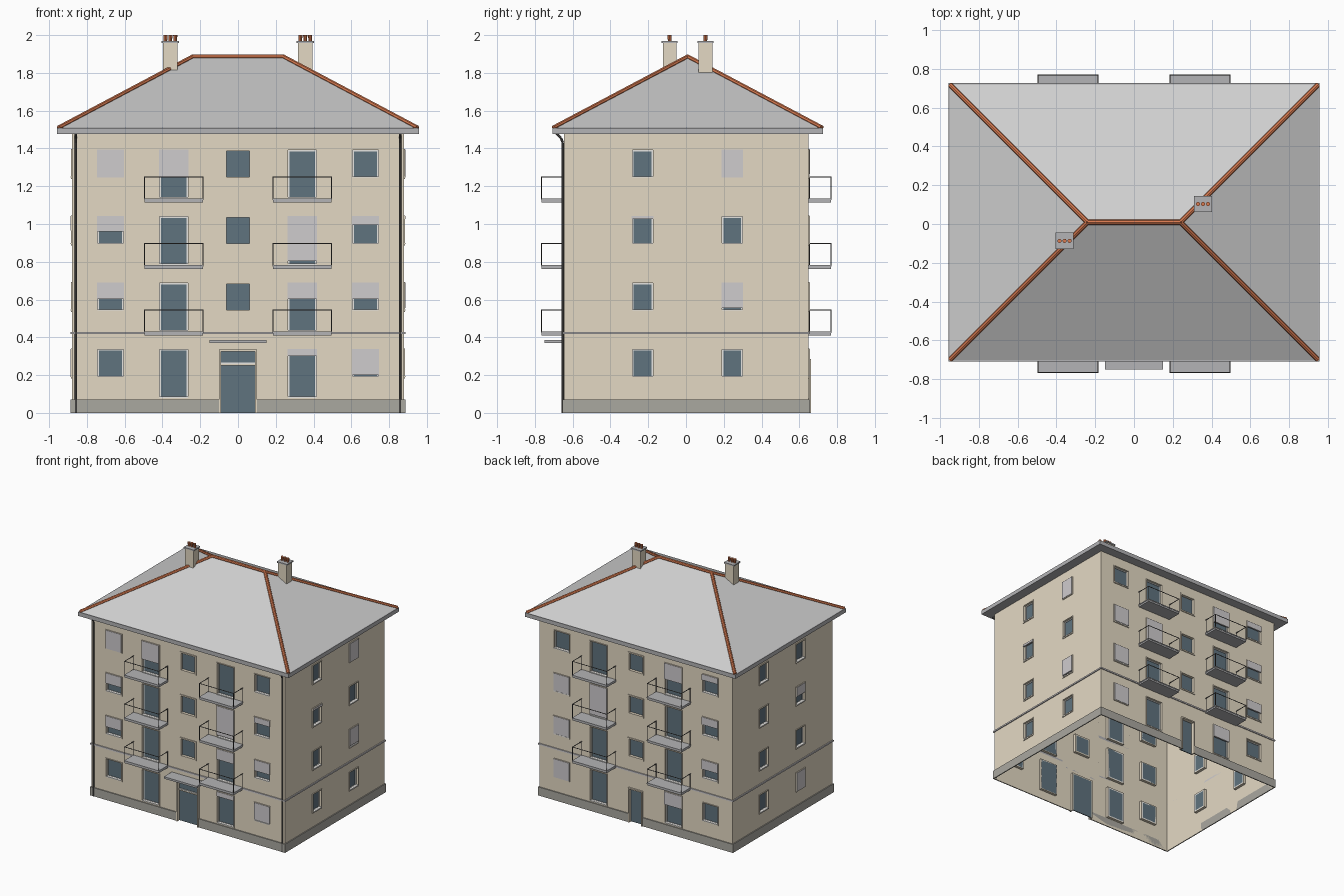
import bpy, bmesh, math
from mathutils import Vector, Matrix

if "Cube" in bpy.data.objects:
    bpy.data.objects.remove(bpy.data.objects["Cube"])

def mat(name, r, g, b):
    m = bpy.data.materials.new(name)
    lin = lambda c: ((c / 255 + 0.055) / 1.055) ** 2.4
    m.diffuse_color = (lin(r), lin(g), lin(b), 1)
    m.use_nodes = True
    m.node_tree.nodes["Principled BSDF"].inputs["Base Color"].default_value = m.diffuse_color
    return m

WALL = mat("beige plaster", 228, 217, 196)
STONE = mat("plinth grey", 170, 168, 160)
GLASS = mat("blue grey glass", 96, 115, 126)
SHUT = mat("shutter grey", 207, 204, 206)
WHITE = mat("white frame", 245, 244, 240)
ROOF = mat("roof grey", 207, 207, 207)
TILE = mat("terracotta", 215, 122, 80)
DARK = mat("dark metal", 92, 90, 88)
TRIM = mat("concrete grey", 180, 180, 182)

parts = {}
def part(name, material):
    if name not in parts:
        parts[name] = (bmesh.new(), material)
    return parts[name][0]

def box(bm, a, b):
    a, b = Vector(a), Vector(b)
    size = [abs(b[i] - a[i]) for i in range(3)]
    bmesh.ops.create_cube(bm, size=1, matrix=Matrix.Translation((a + b) / 2) @ Matrix.Diagonal((*size, 1)))

def rod(bm, a, b, r, r2=None, sides=8):
    a, b = Vector(a), Vector(b)
    d = b - a
    m = Matrix.Translation((a + b) / 2) @ d.to_track_quat('Z', 'Y').to_matrix().to_4x4()
    bmesh.ops.create_cone(bm, cap_ends=True, segments=sides, radius1=r,
                          radius2=r if r2 is None else r2, depth=d.length, matrix=m)

X, YF, YB, TOP, STEP = 0.878, -0.646, 0.648, 1.5, 0.352

class Side:
    """One facade: u runs along it, d is the distance out of it."""
    def __init__(self, o, u, n, lo, hi):
        self.o, self.u, self.n = Vector(o), Vector(u), Vector(n)
        self.lo, self.hi, self.holes = lo, hi, []

    def p(self, u, z, d=0):
        return self.o + self.u * u + self.n * d + Vector((0, 0, z))

    def box(self, bm, u0, u1, z0, z1, d0, d1):
        box(bm, self.p(u0, z0, d0), self.p(u1, z1, d1))

    def ring(self, bm, u0, u1, z0, z1, w, d0, d1):
        self.box(bm, u0, u0 + w, z0, z1, d0, d1)
        self.box(bm, u1 - w, u1, z0, z1, d0, d1)
        self.box(bm, u0 + w, u1 - w, z1 - w, z1, d0, d1)
        self.box(bm, u0 + w, u1 - w, z0, z0 + w, d0, d1)

    def window(self, c, w, z0, z1, shut=0, frame=True):
        u0, u1, t = c - w / 2, c + w / 2, 0.006 if frame else 0.011
        self.holes.append((u0, u1, z0, z1))
        self.ring(part("window_surrounds", WALL), u0, u1, z0, z1, t, -0.022, 0.006)
        a, b, l, h = u0 + t, u1 - t, z0 + t, z1 - t
        if frame:
            self.ring(part("window_frames", WHITE), a, b, l, h, 0.007, -0.022, -0.012)
            self.box(part("window_sills", WHITE), a, b, l, l + 0.006, -0.012, 0.008)
        self.box(part("window_glass", GLASS), a, b, l, h, -0.022, -0.017)
        if shut:
            self.box(part("roller_shutters", SHUT), a - .003, b + .003, h - (h - l) * shut, h + .003, -0.004, 0.009)

    def wall(self):
        bm = part("walls", WALL)
        us = sorted({round(v, 4) for h in self.holes for v in h[:2]} | {self.lo, self.hi})
        zs = sorted({round(v, 4) for h in self.holes for v in h[2:]} | {0, TOP})
        flip = self.u.cross(Vector((0, 0, 1))).dot(self.n) < 0
        for a, b in zip(us, us[1:]):
            for c, d in zip(zs, zs[1:]):
                mu, mz = (a + b) / 2, (c + d) / 2
                if any(h[0] < mu < h[1] and h[2] < mz < h[3] for h in self.holes):
                    continue
                q = [bm.verts.new(self.p(*k)) for k in ((a, c), (b, c), (b, d), (a, d))]
                bm.faces.new(q[::-1] if flip else q)

front = Side((0, YF, 0), (1, 0, 0), (0, -1, 0), -X, X)
back = Side((0, YB, 0), (1, 0, 0), (0, 1, 0), -X, X)
right = Side((X, 0, 0), (0, 1, 0), (1, 0, 0), YF, YB)
left = Side((-X, 0, 0), (0, 1, 0), (-1, 0, 0), YF, YB)

# Shutter closure per floor (ground up) for each window column
front_shut = {-0.675: (0, .58, .55, 1), -0.34: (0, 0, 0, .57), 0: (0, 0, 0, 0),
              0.34: (.14, .33, .92, 0), 0.675: (.93, .58, .3, 0)}
back_shut = {-0.675: (0, .5, .4, .3), -0.34: (.4, 0, 0, .5), 0: (0, 0, 0, 0),
             0.34: (0, 0, .95, 0), 0.675: (1, .95, .95, 0)}
for side, table in ((front, front_shut), (back, back_shut)):
    for c, shuts in table.items():
        for k, s in enumerate(shuts):
            if c == 0 and k == 0:
                continue
            balcony_door = abs(c) == 0.34
            w = 0.162 if balcony_door else 0.146 if c == 0 else 0.15
            low = 0.074 if balcony_door else 0.183
            side.window(c, w, low + STEP * k, 0.342 + STEP * k, s, c != 0)
            # Balcony: slab with lip, posts and rails
            if balcony_door and k:
                z, out = 0.08 + STEP * k, 0.122
                a, b = c - 0.158, c + 0.158
                slab = part("balcony_slabs", TRIM)
                side.box(slab, a, b, z - 0.008, z, 0, out)
                side.box(slab, a + .003, b - .003, z - 0.021, z - 0.008, 0, out - .003)
                rails = part("balcony_railings", DARK)
                for u in (a + 0.003, b - 0.003):
                    for d in (0.006, out - 0.003):
                        rod(rails, side.p(u, z, d), side.p(u, z + 0.113, d), 0.0025, sides=6)
                    rod(rails, side.p(u, z + 0.112, 0), side.p(u, z + 0.112, out), 0.003, sides=6)
                rod(rails, side.p(a, z + 0.112, out - .003), side.p(b, z + 0.112, out - .003), 0.003, sides=6)
for side, table in ((right, {-0.23: (0, 0, .1, 0), 0.245: (0, .9, 0, 1)}),
                    (left, {-0.23: (1, 0, .5, 0), 0.245: (0, 0, 0, 0)})):
    for c, shuts in table.items():
        for k, s in enumerate(shuts):
            side.window(c, 0.121, 0.183 + STEP * k, 0.342 + STEP * k, s)

# Entrance doors, front one with a transom light and canopy
for side, w, h in ((front, 0.2, 0.335), (back, 0.13, 0.285)):
    u = w / 2
    side.holes.append((-u, u, 0, h))
    surround = part("door_surrounds", WALL)
    for s in (-1, 1):
        side.box(surround, s * u, s * (u - 0.01), 0, h, -0.022, 0.014)
    side.box(surround, -u, u, h - 0.01, h, -0.022, 0.014)
    side.box(part("entrance_doors", GLASS), -u + .01, u - .01, 0, h - 0.01, -0.022, -0.015)
front.box(part("door_head", WALL), -0.09, 0.09, 0.25, 0.258, -0.018, -0.006)
front.box(part("door_transom_bar", WHITE), -0.09, 0.09, 0.258, 0.266, -0.018, -0.008)
front.box(part("entrance_canopy", TRIM), -0.15, 0.15, 0.37, 0.386, 0, 0.103)

for side in (front, back, right, left):
    side.wall()
    # Plinth, broken at the doors, and string course
    e = 0.008 if side in (front, back) else 0
    gap = 0.1 if side is front else 0.065
    plinth = part("plinth", STONE)
    if e:
        side.box(plinth, side.lo - e, -gap, 0, 0.07, 0, 0.008)
        side.box(plinth, gap, side.hi + e, 0, 0.07, 0, 0.008)
    else:
        side.box(plinth, side.lo, side.hi, 0, 0.07, 0, 0.008)
    side.box(part("string_course", SHUT), side.lo - e, side.hi + e, 0.417, 0.429, 0, 0.008)

# Eaves and hipped roof
RX, RF, RB, RM, RZ, PX, PZ = 0.948, -0.7, 0.718, 0.009, 1.51, 0.24, 1.885
box(part("eaves_gutter", TRIM), (-RX - .009, RF - .008, 1.476), (RX + .009, RB + .008, RZ - .001))
bm = part("hipped_roof", ROOF)
corners = [(-RX, RF, RZ), (RX, RF, RZ), (RX, RB, RZ), (-RX, RB, RZ)]
c = [bm.verts.new(v) for v in corners]
l, r = bm.verts.new((-PX, RM, PZ)), bm.verts.new((PX, RM, PZ))
for f in ((c[0], c[1], r, l), (c[1], c[2], r), (c[2], c[3], l, r), (c[3], c[0], l)):
    bm.faces.new(f)

# Ridge and hip tiles
ridge = part("ridge_tiles", TILE)
rod(ridge, (-PX, RM, PZ), (PX, RM, PZ), 0.013)
for v in corners:
    rod(ridge, v, (math.copysign(PX, v[0]), RM, PZ), 0.013)

# Chimneys with concrete caps and three pots each
for x, y in ((-0.358, -0.087), (0.356, 0.103)):
    box(part("chimneys", WALL), (x - .039, y - .036, 1.7), (x + .039, y + .036, 1.96))
    box(part("chimney_caps", TRIM), (x - .046, y - .042, 1.958), (x + .046, y + .042, 1.968))
    for k in (-1, 0, 1):
        rod(part("chimney_pots", TILE), (x + k * .026, y, 1.965), (x + k * .026, y, 2.0), 0.009, 0.011)

# Downpipes on the front corners, bent out to the gutter
pipes = part("downpipes", DARK)
for s in (-1, 1):
    path = [(s * .858, YF - .006, 0), (s * .858, YF - .006, 1.43), (s * .858, YF - .016, 1.455), (s * .858, YF - .04, 1.478)]
    for a, b in zip(path, path[1:]):
        rod(pipes, a, b, 0.0065)

for name, (bm, material) in parts.items():
    if name == "walls":
        bmesh.ops.remove_doubles(bm, verts=bm.verts, dist=1e-5)
    me = bpy.data.meshes.new(name)
    bm.to_mesh(me)
    bm.free()
    me.materials.append(material)
    bpy.context.collection.objects.link(bpy.data.objects.new(name, me))
